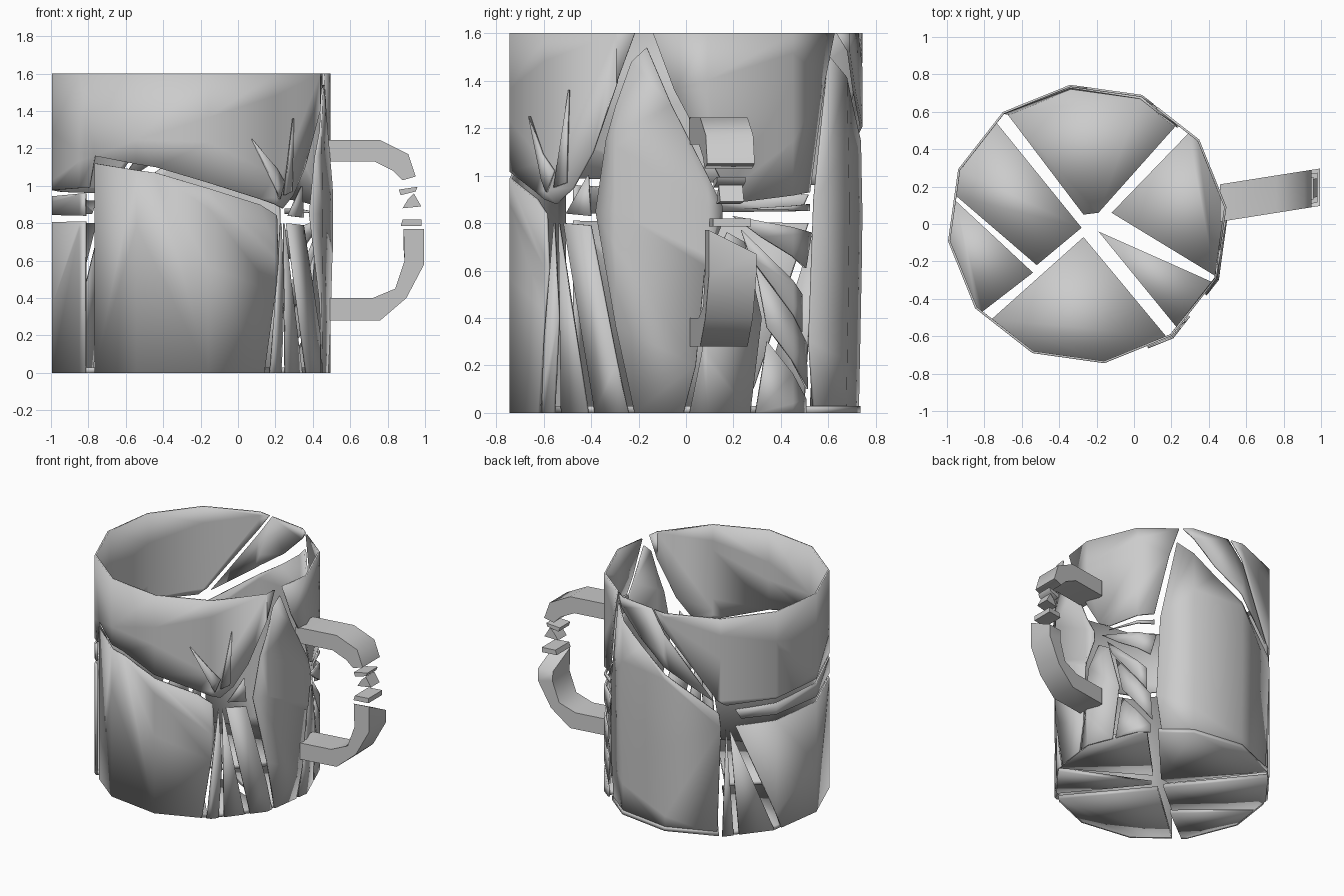
import bpy, bmesh, math
from mathutils import Vector

if "Cube" in bpy.data.objects:
    bpy.data.objects.remove(bpy.data.objects["Cube"])

CX, R, OFF = -0.25, 0.75, 7      # cup axis, radius, rotation of the 12-gon


def on_ring(a, r):
    """Point of a 12-sided ring at angle a (degrees)."""
    k = math.floor((a - OFF) / 30)
    t = (a - OFF) / 30 - k
    a0, a1 = (math.radians(OFF + 30 * (k + i)) for i in (0, 1))
    return (CX + r * ((1 - t) * math.cos(a0) + t * math.cos(a1)),
            r * ((1 - t) * math.sin(a0) + t * math.sin(a1)))


def finish(name, bm, thick=0, angle=40):
    me = bpy.data.meshes.new(name)
    bm.to_mesh(me)
    bm.free()
    ob = bpy.data.objects.new(name, me)
    bpy.context.collection.objects.link(ob)
    if thick:
        m = ob.modifiers.new("thickness", 'SOLIDIFY')
        m.thickness, m.offset = thick, -1
    bpy.ops.object.select_all(action='DESELECT')
    ob.select_set(True)
    bpy.context.view_layer.objects.active = ob
    bpy.ops.object.shade_smooth_by_angle(angle=math.radians(angle))
    return ob


def wall_shard(name, pts, r=R, lean=0.0):
    """Wall fragment outlined by (angle, height) points, wrapped on the cup."""
    bm = bmesh.new()
    f = bm.faces.new([bm.verts.new((a / 60, z, 0)) for a, z in pts])
    f.normal_update()
    if f.normal.z < 0:
        f.normal_flip()
    bmesh.ops.triangulate(bm, faces=bm.faces[:])
    lo, hi = min(p[0] for p in pts), max(p[0] for p in pts)
    for k in range(-3, 14):
        a = OFF + 30 * k
        if lo < a < hi:
            bmesh.ops.bisect_plane(bm, geom=bm.verts[:] + bm.edges[:] + bm.faces[:],
                                   plane_co=(a / 60, 0, 0), plane_no=(1, 0, 0))
    for v in bm.verts:
        x, y = on_ring(v.co.x * 60, r - lean * abs(v.co.y - 0.8))
        v.co = Vector((x, y, v.co.y))
    return finish(name, bm, 0.012)


def floor_shard(name, inner, a0, a1):
    """Floor fragment: inner crack points, then the cup edge from a0 to a1."""
    angles = [a0] + [OFF + 30 * k for k in range(-3, 14) if a0 < OFF + 30 * k < a1] + [a1]
    bm = bmesh.new()
    pts = inner + [on_ring(a, R - 0.01) for a in angles]
    bm.faces.new([bm.verts.new((x, y, 0.03)) for x, y in pts])
    return finish(name, bm, 0.03)


def handle_piece(name, outer, inner, w=0.1, slant=0.0):
    """Strip between two (x, z) outlines, extruded sideways along the handle."""
    bm = bmesh.new()
    rings = []
    for (xo, zo), (xi, zi) in zip(outer, inner):
        rings.append([bm.verts.new((x, 0.158 * (x - CX) + s * w, z))
                      for x, z, s in ((xo, zo, -1), (xo, zo, 1), (xi, zi, 1), (xi, zi, -1))])
    for v in rings[-1][1:3]:
        v.co.z -= slant          # diagonal break
    for a, b in zip(rings, rings[1:]):
        for i in range(4):
            j = (i + 1) % 4
            bm.faces.new((a[i], a[j], b[j], b[i]))
    bm.faces.new(rings[0])
    bm.faces.new(rings[-1])
    bmesh.ops.recalc_face_normals(bm, faces=bm.faces[:])
    return finish(name, bm, angle=65)


# Large wall fragments
wall_shard("rim_shard_main", [(90, 1.6), (337, 1.6), (343, 1.6), (337, 1.4), (327, 1.1),
           (319, 0.95), (312, 0.88), (300, 0.93), (255, 1.1), (225, 1.16), (222, 0.99),
           (170, 0.97), (130, 0.96), (125, 1.0)])
wall_shard("rim_shard_back", [(61, 1.6), (88, 1.6), (123, 0.99), (100, 1.18), (80, 1.36)])
wall_shard("rim_shard_handle", [(-11, 1.6), (59, 1.6), (54, 1.4), (46, 0.93), (20, 0.89),
           (14, 0.93), (-4, 1.36)])
wall_shard("right_shard", [(-13, 1.54), (-5, 1.3), (12, 0.87), (12, 0.8), (6, 0.62),
           (3, 0.2), (-1, 0), (-17, 0), (-31, 0.85), (-27, 1.15), (-18, 1.48)], 0.765, 0.015)
wall_shard("front_shard", [(225, 1.12), (255, 1.07), (300, 0.9), (308, 0.84), (309, 0.6),
           (302, 0), (225, 0)])
wall_shard("back_shard", [(58, 1.5), (80, 1.29), (126, 0.9), (127, 0.8), (125, 0), (50, 0),
           (47, 0.3), (49, 0.9)], R, 0.02)
wall_shard("left_strip", [(135, 0.92), (220, 0.96), (220, 0.84), (138, 0.85)])
wall_shard("left_shard", [(135, 0.8), (220, 0.81), (220, 0), (161, 0)])
wall_shard("handle_shard", [(14, 0.76), (20, 0.72), (26, 0.4), (22, 0), (1, 0), (5, 0.25),
           (8, 0.6)])

# Slivers around the impact points
slivers = [
    [(311, 0.8), (313, 0.4), (311, 0), (304.5, 0)],
    [(313, 0.8), (325, 0), (314, 0)],
    [(315, 0.8), (326, 0.79), (341, 0), (328, 0)],
    [(316, 0.84), (326, 0.83), (325, 1.0)],
    [(132, 0.78), (156, 0), (137, 0)],
    [(130, 0.78), (134, 0), (128, 0)],
    [(16, 0.83), (47, 0.76), (44, 0.61), (26, 0.74)],
    [(19, 0.77), (42, 0.5), (42, 0.34), (22, 0.66)],
    [(24, 0.62), (44, 0.3), (45, 0.1), (28, 0.36)],
    [(24, 0), (44, 0), (44, 0.06), (28, 0.3)],
    [(20, 0.86), (46, 0.85), (46, 0.88)],
]
for i, s in enumerate(slivers):
    wall_shard(f"wall_sliver_{i + 1}", s)
wall_shard("loose_sliver_a", [(296, 1.25), (309, 0.93), (312, 1.02)], 0.765)
wall_shard("loose_sliver_b", [(318, 1.36), (312, 0.95), (317, 0.97)], 0.765)

# Broken floor
floors = [
    ([(-0.27, 0.05), (-0.19, 0.06)], 48, 126),
    ([(-0.52, -0.22), (-0.28, -0.02)], 132, 168),
    ([(-0.54, -0.26)], 170, 220),
    ([(-0.27, -0.07)], 225, 305),
    ([(-0.19, -0.04)], 311, 335),
    ([(-0.12, 0.06)], -22, 42),
]
for i, (inner, a0, a1) in enumerate(floors):
    floor_shard(f"floor_shard_{i + 1}", inner, a0, a1)

# Handle halves and loose chips
handle_piece("handle_upper",
             [(0.46, 1.245), (0.76, 1.245), (0.91, 1.17), (0.95, 1.05)],
             [(0.46, 1.13), (0.73, 1.13), (0.83, 1.08), (0.88, 1.03)])
handle_piece("handle_lower",
             [(0.46, 0.28), (0.76, 0.28), (0.9, 0.4), (0.995, 0.58), (0.995, 0.77)],
             [(0.46, 0.4), (0.72, 0.4), (0.84, 0.45), (0.89, 0.6), (0.885, 0.77)], slant=0.1)
handle_piece("handle_chip_1", [(0.96, 0.995), (0.95, 0.97)], [(0.86, 0.98), (0.87, 0.95)], 0.06)
handle_piece("handle_chip_2", [(0.94, 0.96), (0.98, 0.89)], [(0.91, 0.93), (0.88, 0.88)], 0.05)
handle_piece("handle_chip_3", [(0.98, 0.82), (0.98, 0.785)], [(0.88, 0.82), (0.87, 0.785)], 0.08)
